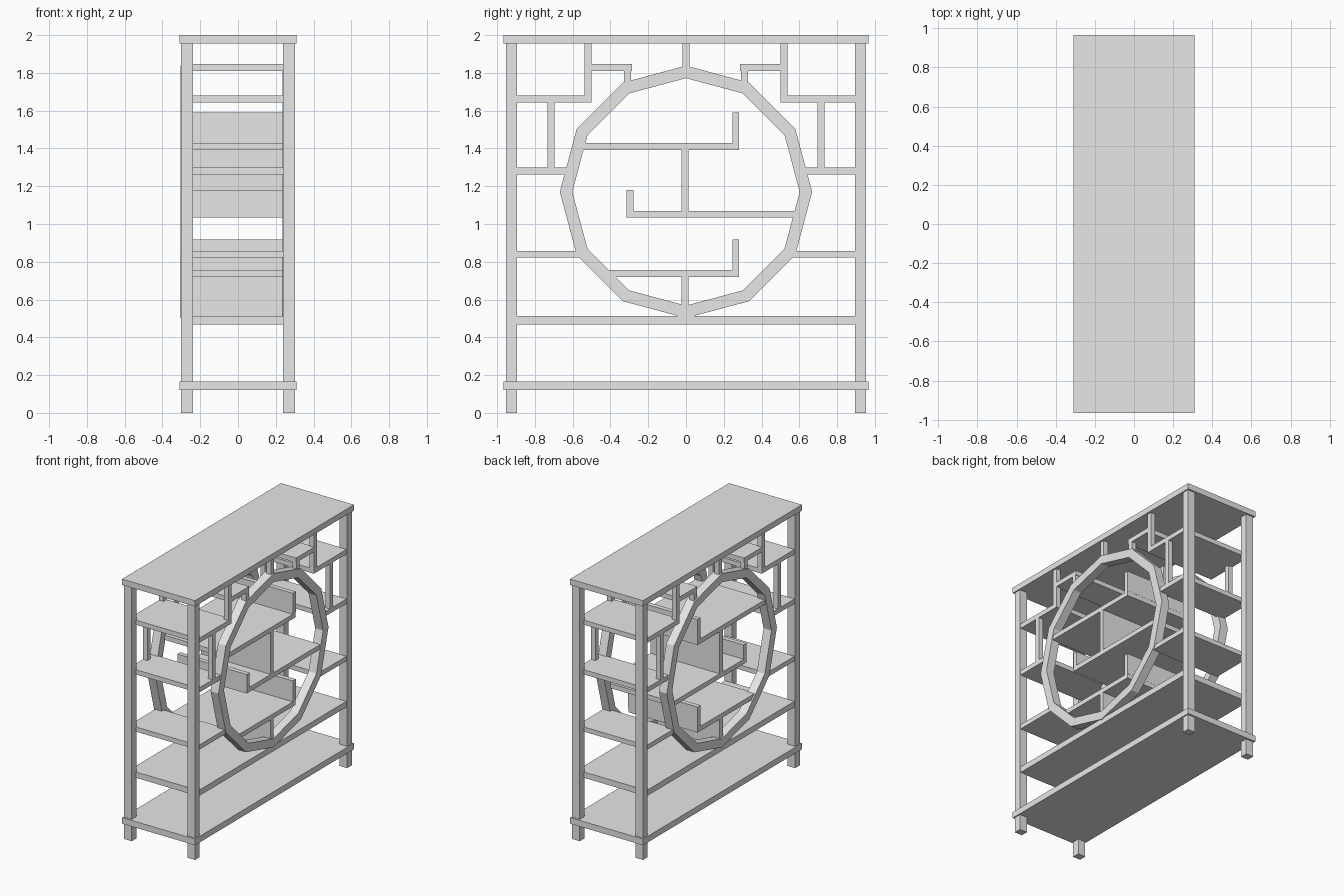
import bpy, bmesh
from math import sin, cos, pi

default = bpy.data.objects.get("Cube")
if default:
    bpy.data.objects.remove(default, do_unlink=True)

GREY = (0.8, 0.8, 0.8, 1)
mat = bpy.data.materials.new("plain grey")
mat.use_nodes = True
mat.diffuse_color = GREY
mat.node_tree.nodes["Principled BSDF"].inputs["Base Color"].default_value = GREY

D = 0.295   # half depth of the shelves
T = 0.036   # thickness of the thin boards


def finish(name, bm):
    bmesh.ops.recalc_face_normals(bm, faces=bm.faces)
    mesh = bpy.data.meshes.new(name)
    bm.to_mesh(mesh)
    bm.free()
    mesh.materials.append(mat)
    obj = bpy.data.objects.new(name, mesh)
    bpy.context.collection.objects.link(obj)
    return obj


def box(name, x, y, z):
    """Box from (min, max) ranges on each axis."""
    bm = bmesh.new()
    bmesh.ops.create_cube(bm, size=1)
    for v in bm.verts:
        v.co = [lo + (c + 0.5) * (hi - lo) for c, (lo, hi) in zip(v.co, (x, y, z))]
    return finish(name, bm)


def board(name, y, z):
    return box(name, (-D, D), y, z)


def bars(name, y, z, inner=0.257, outer=D):
    """The same bar on the left and right faces."""
    box("left_" + name, (inner, outer), y, z)
    box("right_" + name, (-outer, -inner), y, z)


def ring(name, x0, x1, centre_z=1.17, outer=0.668, inner=0.602, sides=12):
    """Twelve-sided frame ring, extruded along x."""
    bm = bmesh.new()
    section = [(x0, outer), (x1, outer), (x1, inner), (x0, inner)]
    loops = []
    for i in range(sides):
        a = 2 * pi * i / sides
        loops.append([bm.verts.new((x, r * sin(a), centre_z + r * cos(a))) for x, r in section])
    for i in range(sides):
        a, b = loops[i], loops[(i + 1) % sides]
        for k in range(4):
            n = (k + 1) % 4
            bm.faces.new((a[k], a[n], b[n], b[k]))
    finish(name, bm)


# Main carcass
box("top_panel", (-0.31, 0.31), (-0.965, 0.965), (1.955, 2))
box("base_panel", (-0.31, 0.31), (-0.965, 0.965), (0.12, 0.167))
board("lower_shelf", (-0.9, 0.9), (0.467, 0.512))

# Round openings
ring("left_ring", 0.235, 0.302)
ring("right_ring", -0.305, -0.238)

# Parts mirrored between the front and back ends
for end, s in (("front", -1), ("back", 1)):
    def span(a, b):
        return tuple(sorted((s * a, s * b)))

    bars(end + "_post", span(0.895, 0.952), (0, 1.96), 0.237, 0.301)
    board(end + "_high_shelf", span(0.5, 0.9), (1.643, 1.643 + T))
    board(end + "_middle_shelf", span(0.625, 0.9), (1.262, 1.262 + T))
    board(end + "_low_shelf", span(0.56, 0.9), (0.822, 0.822 + T))
    board(end + "_small_shelf", span(0.285, 0.51), (1.81, 1.81 + T))
    bars(end + "_hanger", span(0.5, 0.537), (1.643, 1.96))
    bars(end + "_divider", span(0.695, 0.732), (1.29, 1.65))
    bars(end + "_small_foot", span(0.29, 0.327), (1.74, 1.815))

bars("centre_hanger", (-0.018, 0.018), (1.82, 1.96))

# Stepped shelves inside the rings, each with an upturned end
for name, y, z, lip_y, lip_top in (
    ("upper", (-0.55, 0.28), 1.393, 0.245, 1.59),
    ("central", (-0.315, 0.58), 1.034, -0.315, 1.18),
    ("bottom", (-0.42, 0.28), 0.72, 0.245, 0.917),
):
    board(name + "_inner_shelf", y, (z, z + T))
    board(name + "_shelf_lip", (lip_y, lip_y + T), (z + T, lip_top))

# Upright panels carrying the inner shelves
board("upper_upright", (-0.025, 0.012), (1.07, 1.393))
board("lower_upright", (-0.025, 0.012), (0.51, 0.72))
